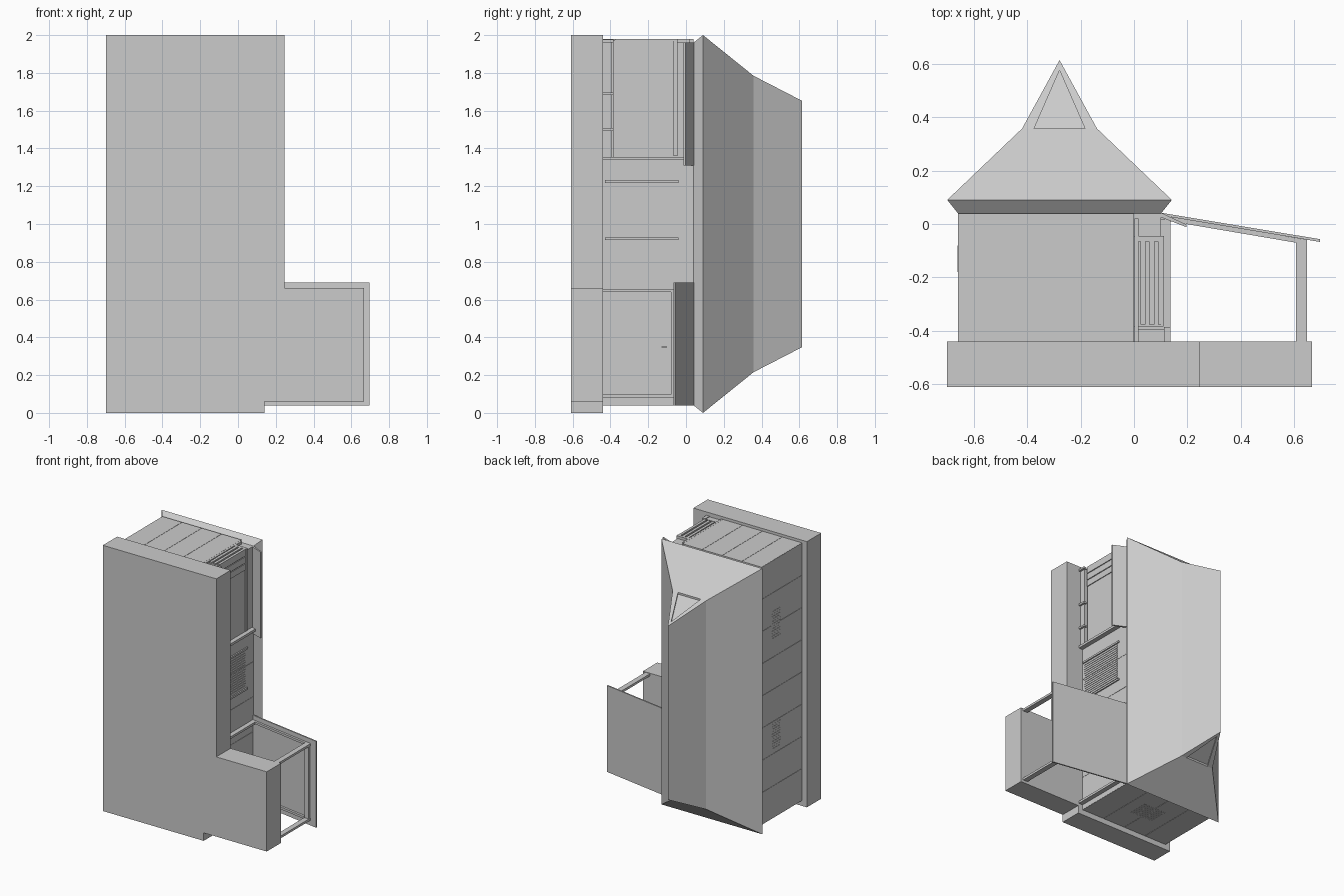
import bpy, bmesh
from mathutils import Vector

if "Cube" in bpy.data.objects:
    bpy.data.objects.remove(bpy.data.objects["Cube"])

OFF = 0.0015


def mesh_object(name, bm):
    bmesh.ops.recalc_face_normals(bm, faces=bm.faces)
    bmesh.ops.translate(bm, verts=bm.verts, vec=(OFF, 0, 0))
    me = bpy.data.meshes.new(name)
    bm.to_mesh(me)
    bm.free()
    ob = bpy.data.objects.new(name, me)
    bpy.context.collection.objects.link(ob)
    return ob


def boxes(name, items):
    # each item: x0, x1, y0, y1, z0, z1
    bm = bmesh.new()
    for x0, x1, y0, y1, z0, z1 in items:
        vs = bmesh.ops.create_cube(bm, size=1)['verts']
        for v in vs:
            v.co = (x1 if v.co.x > 0 else x0,
                    y1 if v.co.y > 0 else y0,
                    z1 if v.co.z > 0 else z0)
    return mesh_object(name, bm)


def prism(name, pts, axis, *pairs):
    # extrude an outline along y (points x,z) or z (points x,y)
    put = (lambda p, h: (p[0], h, p[1])) if axis == 'y' else (lambda p, h: (p[0], p[1], h))
    bm = bmesh.new()
    for a, b in pairs:
        lo = [bm.verts.new(put(p, a)) for p in pts]
        hi = [bm.verts.new(put(p, b)) for p in pts]
        bm.faces.new(lo)
        bm.faces.new(hi)
        n = len(pts)
        for i in range(n):
            j = (i + 1) % n
            bm.faces.new((lo[i], lo[j], hi[j], hi[i]))
    return mesh_object(name, bm)


def spans(a, b, n, gap):
    step = (b - a) / n
    return [(a + i * step + gap / 2, a + (i + 1) * step - gap / 2) for i in range(n)]


BASE, EAVE = -0.44, 0.04

# foundation slab
prism('foundation', [(-0.7, 0), (0.14, 0), (0.14, 0.06), (0.665, 0.06), (0.665, 0.66),
                     (0.245, 0.66), (0.245, 2), (-0.7, 2)], 'y', (-0.61, BASE))

# wall core, notched where the enclosed bay sits
prism('wall_core', [(-0.657, 0.043), (0.097, 0.043), (0.097, 1.354), (-0.003, 1.354),
                    (-0.003, 1.977), (-0.657, 1.977)], 'y', (BASE, EAVE))

# wall boards
g = 0.002
boxes('left_boards', [(-0.66, -0.655, BASE, EAVE, a, b) for a, b in spans(0.04, 1.98, 8, g)])
boxes('right_boards', [(0.095, 0.1, BASE, EAVE, a, b) for a, b in spans(0.04, 1.355, 5, g)])
boxes('lower_end_boards', [(a, b, BASE, EAVE, 0.04, 0.045) for a, b in spans(-0.66, 0.1, 4, g)])
boxes('upper_end_boards', [(a, b, BASE, EAVE, 1.975, 1.98) for a, b in spans(-0.66, 0.0, 4, g)])

# slatted vents and window
for i, z in enumerate((0.55, 1.38)):
    boxes('left_vent_%d' % i, [(-0.6615, -0.658, -0.18, -0.08, a, b)
                               for a, b in spans(z, z + 0.22, 12, 0.006)])
boxes('end_vent', [(a, b, -0.25, -0.1, 0.0385, 0.042) for a, b in spans(-0.38, -0.18, 11, 0.006)])
boxes('right_window_slats', [(0.098, 0.103, -0.42, -0.06, a, b)
                             for a, b in spans(0.935, 1.215, 16, 0.006)])
boxes('window_frame', [(0.098, 0.11, -0.43, -0.04, z, z + 0.014) for z in (0.915, 1.218)])
boxes('door_handle', [(0.098, 0.112, -0.13, -0.1, 0.345, 0.352)])


# main roof: flared eave, hipped slope, steep ridge with recessed gables
def make_roof():
    bm = bmesh.new()
    cx, cz = -0.28, 1.0
    sgn = ((-1, -1), (1, -1), (1, 1), (-1, 1))
    rings = [[bm.verts.new((cx + s * w, y, cz + t * d)) for s, t in sgn]
             for y, w, d in ((0.04, 0.38, 0.96), (0.09, 0.42, 1.0), (0.357, 0.14, 0.785))]
    bm.faces.new(rings[0])
    for r, q in zip(rings, rings[1:]):
        for i in range(4):
            j = (i + 1) % 4
            bm.faces.new((r[i], r[j], q[j], q[i]))
    top = rings[2]
    lo = bm.verts.new((cx, 0.613, cz - 0.653))
    hi = bm.verts.new((cx, 0.613, cz + 0.653))
    bm.faces.new((top[1], top[2], hi, lo))
    bm.faces.new((top[3], top[0], lo, hi))
    for A, B, apex, t in ((top[0], top[1], lo, -1), (top[3], top[2], hi, 1)):
        mid = (A.co + B.co) / 2
        tip = mid.lerp(apex.co, 0.85)
        outer = [A.co.lerp(B.co, 0.16), A.co.lerp(B.co, 0.84), tip]
        o = [bm.verts.new(p) for p in outer]
        n = [bm.verts.new(p - Vector((0, 0, t * 0.014))) for p in outer]
        bm.faces.new((A, o[0], o[2], apex))
        bm.faces.new((o[1], B, apex, o[2]))
        bm.faces.new(n)
        for i in range(3):
            j = (i + 1) % 3
            bm.faces.new((o[i], o[j], n[j], n[i]))
    mesh_object('main_roof', bm)


make_roof()

# side shelter roof, rafters, beam and posts
post_z = ((0.08, 0.097), (0.64, 0.657))
prism('shelter_roof', [(0.1, 0.042), (0.695, -0.057), (0.695, -0.067), (0.1, 0.032)],
      'z', (0.04, 0.69))
prism('shelter_rafters', [(0.1, 0.032), (0.645, -0.059), (0.605, -0.07), (0.1, 0.016)],
      'z', *post_z)
boxes('shelter_posts', [(0.605, 0.645, BASE, -0.06, a, b) for a, b in post_z])
boxes('shelter_wall_posts', [(0.1, 0.135, BASE, 0.026, a, b) for a, b in post_z])
boxes('shelter_beam', [(0.61, 0.64, -0.08, -0.06, 0.08, 0.657)])

# bay awning and post
prism('bay_awning', [(0.0, 0.042), (0.1, 0.042), (0.195, -0.002), (0.195, -0.012), (0.1, 0.025),
                     (0.0, 0.025)], 'z', (1.31, 1.96))
boxes('bay_post', [(0.1, 0.135, BASE, 0.018, 1.338, 1.356)])

# enclosed bay: body, head, sill sections and pegs
boxes('bay_body', [(-0.003, 0.102, -0.385, -0.045, 1.35, 1.97),
                   (0.015, 0.11, -0.065, -0.045, 1.36, 1.98)])
boxes('bay_head', [(-0.003, 0.1, -0.046, EAVE, 1.35, 1.96),
                   (0.0, 0.015, -0.44, 0.02, 1.96, 1.98)])
boxes('bay_sill', [(0.0, 0.12, BASE, -0.395, 1.355, 1.97)])
boxes('bay_pegs', [(0.11, 0.135, BASE, -0.385, z, z + 0.014) for z in (1.493, 1.682, 1.962)])

# slats at the upper end of the bay
boxes('bay_slats', [(0.1, 0.108, -0.383, -0.07, a, b) for a, b in spans(1.82, 1.978, 3, 0.006)])
boxes('bay_end_ribs', [(x, x + 0.02, -0.375, -0.065, 1.968, 1.98) for x in (0.022, 0.055, 0.088)])
